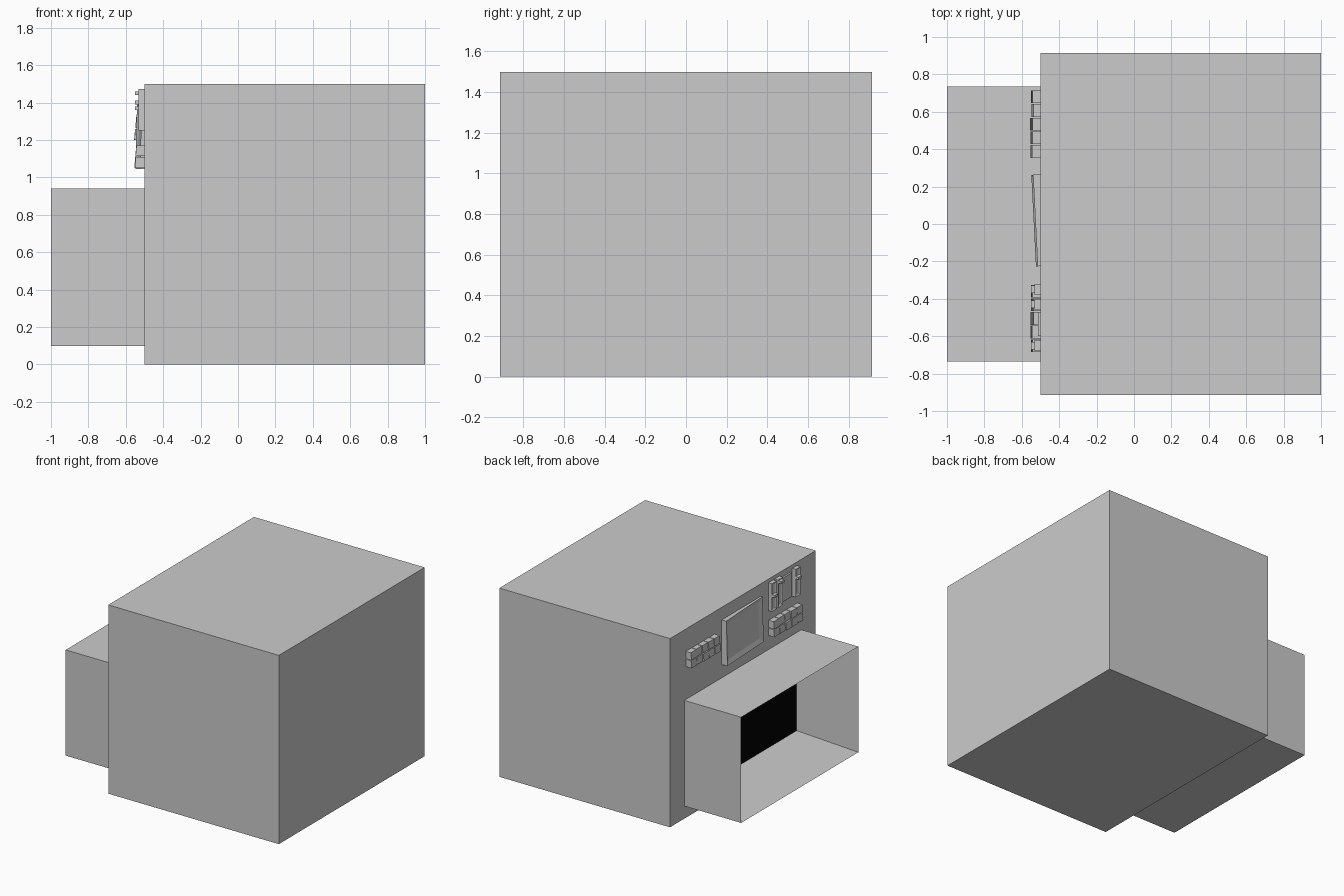
import bpy, bmesh, random
from math import radians
from mathutils import Matrix, Vector

if "Cube" in bpy.data.objects:
    bpy.data.objects.remove(bpy.data.objects["Cube"])

random.seed(4)
WALL = -0.5  # x of the control face


def finish(name, bm, mat=None):
    bmesh.ops.recalc_face_normals(bm, faces=bm.faces)
    me = bpy.data.meshes.new(name)
    bm.to_mesh(me)
    bm.free()
    ob = bpy.data.objects.new(name, me)
    bpy.context.collection.objects.link(ob)
    if mat:
        me.materials.append(mat)
    return ob


def add_box(bm, x, y, z):
    """Box from (min, max) ranges; returns its vertices."""
    size = [b - a for a, b in (x, y, z)]
    mid = Vector([(a + b) / 2 for a, b in (x, y, z)])
    m = Matrix.Translation(mid) @ Matrix.Diagonal((*size, 1))
    return bmesh.ops.create_cube(bm, size=1, matrix=m)["verts"]


def box(name, x, y, z, mat=None):
    bm = bmesh.new()
    add_box(bm, x, y, z)
    return finish(name, bm, mat)


def recess(bm, border, depth):
    """Inset the face looking toward -x and push it inward."""
    bm.normal_update()
    face = min(bm.faces, key=lambda f: f.calc_center_median().x)
    bmesh.ops.inset_region(bm, faces=[face], thickness=border, use_even_offset=True)
    bmesh.ops.translate(bm, verts=face.verts, vec=(depth, 0, 0))
    return face


# Main housing
box("housing", (WALL, 1), (-0.915, 0.915), (0, 1.5))

# Projecting hood with open mouth and black back wall
black = bpy.data.materials.new("black")
black.diffuse_color = (0, 0, 0, 1)
bm = bmesh.new()
add_box(bm, (-1, WALL), (-0.735, 0.735), (0.10, 0.94))
back = recess(bm, 0.063, 0.497)
bm.faces.index_update()
back_index = back.index
hood = finish("hood", bm)
hood.data.materials.append(bpy.data.materials.new("grey"))
hood.data.materials[0].diffuse_color = (0.8, 0.8, 0.8, 1)
hood.data.materials.append(black)
hood.data.polygons[back_index].material_index = 1

# Tilted screen with recessed glass
bm = bmesh.new()
verts = add_box(bm, (-0.532, WALL + 0.03), (-0.225, 0.265), (1.045, 1.40))
recess(bm, 0.038, 0.012)
pivot = Vector((WALL, 0.02, 1.22))
rot = Matrix.Rotation(radians(2.9), 3, "Z") @ Matrix.Rotation(radians(1.5), 3, "Y")
bmesh.ops.rotate(bm, verts=bm.verts, cent=pivot, matrix=rot)
finish("screen", bm)


# Key pads: two rows of five wedge keys
def key_pad(name, y_start, z_start):
    bm = bmesh.new()
    for col in range(5):
        for row in range(2):
            y = y_start + col * 0.073
            z = z_start + row * 0.064
            front = -0.552 + row * 0.006 + random.uniform(-0.004, 0.004)
            verts = add_box(bm, (front, WALL), (y, y + 0.068), (z, z + 0.058))
            for v in verts:
                if v.co.x < WALL - 0.01 and v.co.z > z + 0.03:
                    v.co.x += 0.005
    finish(name, bm)


key_pad("key_pad_left", 0.354, 1.20)
key_pad("key_pad_right", -0.685, 1.05)

# Slider bank: flat plate between vertical slots with knobs
box("slider_plate", (-0.514, WALL), (-0.60, -0.47), (1.26, 1.45))
for i, (y, knob_z) in enumerate([(-0.35, 1.37), (-0.43, 1.45), (-0.65, 1.40)]):
    bm = bmesh.new()
    add_box(bm, (-0.532, WALL), (y - 0.03, y + 0.03), (1.25, 1.472))
    recess(bm, 0.015, 0.008)
    finish(f"slider_{i + 1}", bm)
    box(f"slider_knob_{i + 1}", (-0.55, -0.52), (y - 0.02, y + 0.02),
        (knob_z - 0.01, knob_z + 0.01))

for m in bpy.data.materials:
    if m.users and not m.is_grease_pencil:
        m.use_nodes = True
        m.node_tree.nodes["Principled BSDF"].inputs["Base Color"].default_value = m.diffuse_color
